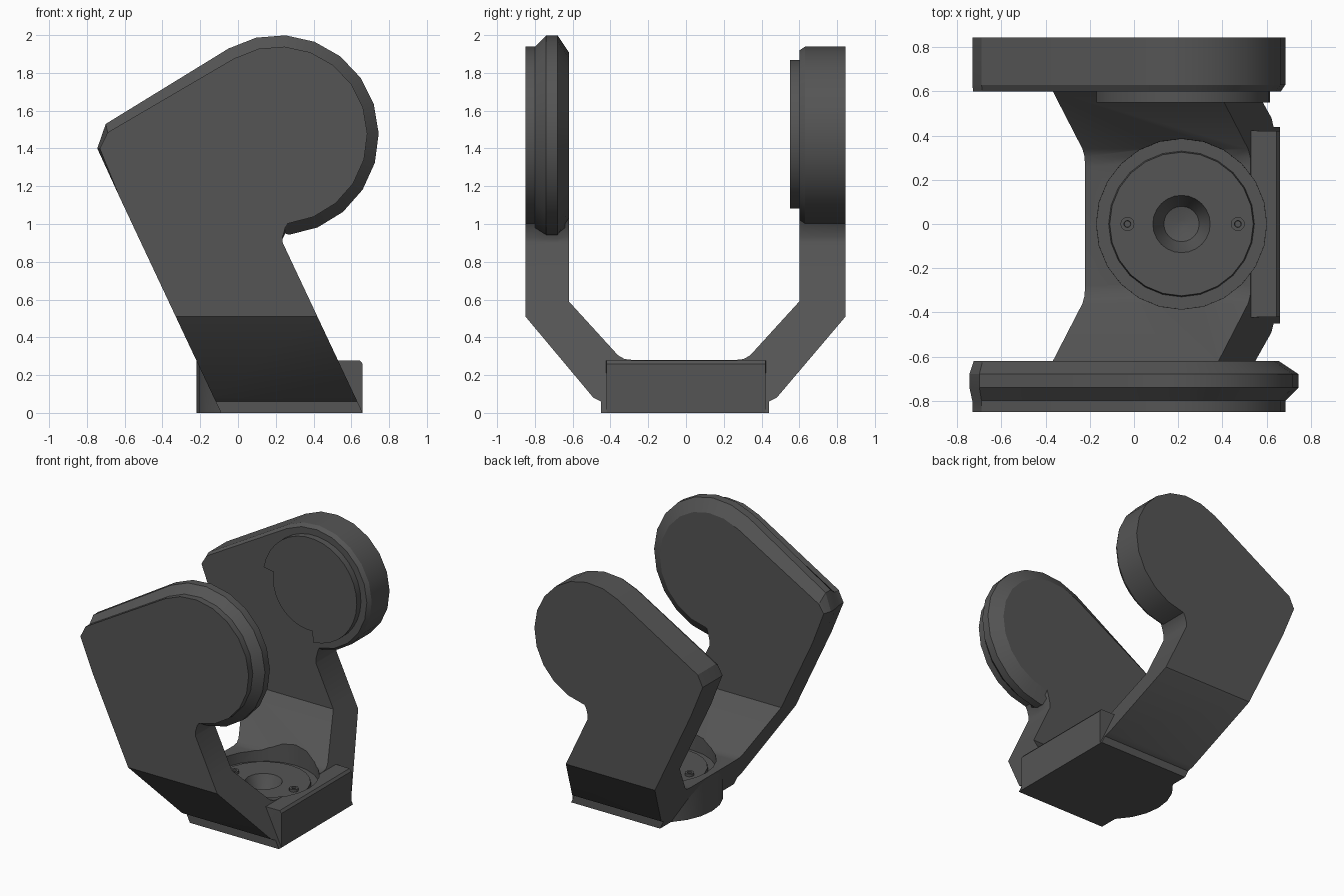
import bpy, bmesh
from math import sin, cos, pi, radians

if "Cube" in bpy.data.objects:
    bpy.data.objects.remove(bpy.data.objects["Cube"])

mat = bpy.data.materials.new("charcoal")
mat.diffuse_color = (0.09, 0.09, 0.09, 1)
mat.use_nodes = True
mat.node_tree.nodes["Principled BSDF"].inputs["Base Color"].default_value = mat.diffuse_color


def finish(name, bm):
    bmesh.ops.remove_doubles(bm, verts=bm.verts, dist=1e-5)
    bmesh.ops.recalc_face_normals(bm, faces=bm.faces)
    me = bpy.data.meshes.new(name)
    bm.to_mesh(me)
    bm.free()
    me.materials.append(mat)
    ob = bpy.data.objects.new(name, me)
    bpy.context.collection.objects.link(ob)
    return ob


def loft(name, rings, caps=True, skip=None):
    """Bridge closed rings of equal length; skip leaves one side strip open."""
    bm = bmesh.new()
    vs = [[bm.verts.new(p) for p in r] for r in rings]
    n = len(rings[0])
    for a, b in zip(vs, vs[1:]):
        for i in range(n):
            if i != skip:
                j = (i + 1) % n
                bm.faces.new((a[i], a[j], b[j], b[i]))
    if caps:
        bm.faces.new(vs[0])
        bm.faces.new(vs[-1])
    return finish(name, bm)


def lathe(name, prof, cx, cy, n=24):
    """Turned solid from (radius, z) points around a vertical axis."""
    return loft(name, [[(cx + r * cos(2 * pi * k / n), cy + r * sin(2 * pi * k / n), z)
                        for k in range(n)] for r, z in prof])


def boolean(ob, tool, op):
    m = ob.modifiers.new("bool", 'BOOLEAN')
    m.object, m.operation, m.solver = tool, op, 'EXACT'
    bpy.context.view_layer.objects.active = ob
    bpy.ops.object.modifier_apply(modifier=m.name)
    bpy.data.objects.remove(tool)


LEAN = 0.47   # sideways lean of the arms per unit of height
JOIN = 0.59   # height where the arms meet the yoke
left = lambda z: -0.09 - LEAN * z
right = lambda z: 0.66 - LEAN * z

# leaning U-shaped yoke
u = [(-0.45, 0), (-0.45, 0.06), (-0.49, 0.08), (-0.85, 0.51), (-0.85, JOIN), (-0.62, JOIN),
     (-0.36, 0.305), (-0.325, 0.285), (-0.28, 0.28), (0.26, 0.28), (0.305, 0.285), (0.34, 0.305),
     (0.60, JOIN), (0.845, JOIN), (0.845, 0.51), (0.48, 0.08), (0.44, 0.06), (0.44, 0)]
yoke = loft("yoke_base", [[(f(z), y, z) for y, z in u] for f in (left, right)])

# upright base block, rounded on the left
d = [(0.21 + 0.43 * cos(radians(a)), 0.43 * sin(radians(a))) for a in range(90, 271, 15)]
d += [(0.66, -0.42), (0.66, 0.42)]
block = loft("base_block", [[(min(x, xm), y, z) for x, y in d]
                            for z, xm in ((0, 0.66), (0.26, 0.66), (0.278, 0.645))])
boolean(yoke, block, 'UNION')

# stepped recess with central dish
cut = lathe("recess_cutter", [(0.02, 0.11), (0.08, 0.125), (0.11, 0.18), (0.13, 0.225), (0.325, 0.225),
                              (0.33, 0.2), (0.385, 0.2), (0.39, 1)], 0.215, 0)
boolean(yoke, cut, 'DIFFERENCE')

# open the joints where the arms continue
bm = bmesh.new()
bm.from_mesh(yoke.data)
tops = [f for f in bm.faces if all(v.co.z > JOIN - 0.001 for v in f.verts)]
bmesh.ops.delete(bm, geom=tops, context='FACES')
bm.to_mesh(yoke.data)
bm.free()

# screws in the recess
for i, x in enumerate((-0.03, 0.47)):
    lathe(f"screw_{i + 1}", [(0.032, 0.22), (0.032, 0.245), (0.016, 0.245), (0.014, 0.23)], x, 0, 12)


def arm_ring(y, off):
    """Arm outline with its round head grown by off."""
    r = 0.47 + off
    k = off / 0.06
    p = [(right(JOIN), JOIN), (right(0.90), 0.90), (0.236, 0.93 - 0.01 * k), (0.25, 0.98 - 0.03 * k)]
    for i in range(13):
        a = radians(-84 + 204 * i / 12)
        p.append((0.215 + r * cos(a), 1.47 + r * sin(a)))
    p += [(-0.69 - 0.01 * k, 1.485 + 0.045 * k), (-0.732 - 0.013 * k, 1.40),
          (left(1.15), 1.15), (left(JOIN), JOIN)]
    return [(x, y, z) for x, z in p]


# front arm with flared head, rear arm with straight head
for name, layers in (
        ("front_arm", [(-0.85, 0), (-0.80, 0), (-0.74, 0.06), (-0.68, 0.06), (-0.64, 0), (-0.62, -0.03)]),
        ("rear_arm", [(0.60, -0.02), (0.63, 0), (0.845, 0)])):
    rings = [arm_ring(y, o) for y, o in layers]
    loft(name, rings, skip=len(rings[0]) - 1)

# notched pivot disc on the inside of the rear arm
disc = []
for i in range(25):
    disc.append((0.395, radians(-86 + 256 * i / 24)))
for i in range(11):
    disc.append((0.31, radians(170 + 104 * i / 10)))
loft("pivot_disc", [[(0.22 + r * cos(a), y, 1.475 + r * sin(a)) for r, a in disc] for y in (0.55, 0.605)])

# soft shading with crisp edges
for ob in bpy.context.scene.objects:
    ob.select_set(True)
bpy.ops.object.shade_smooth_by_angle(angle=radians(25))
